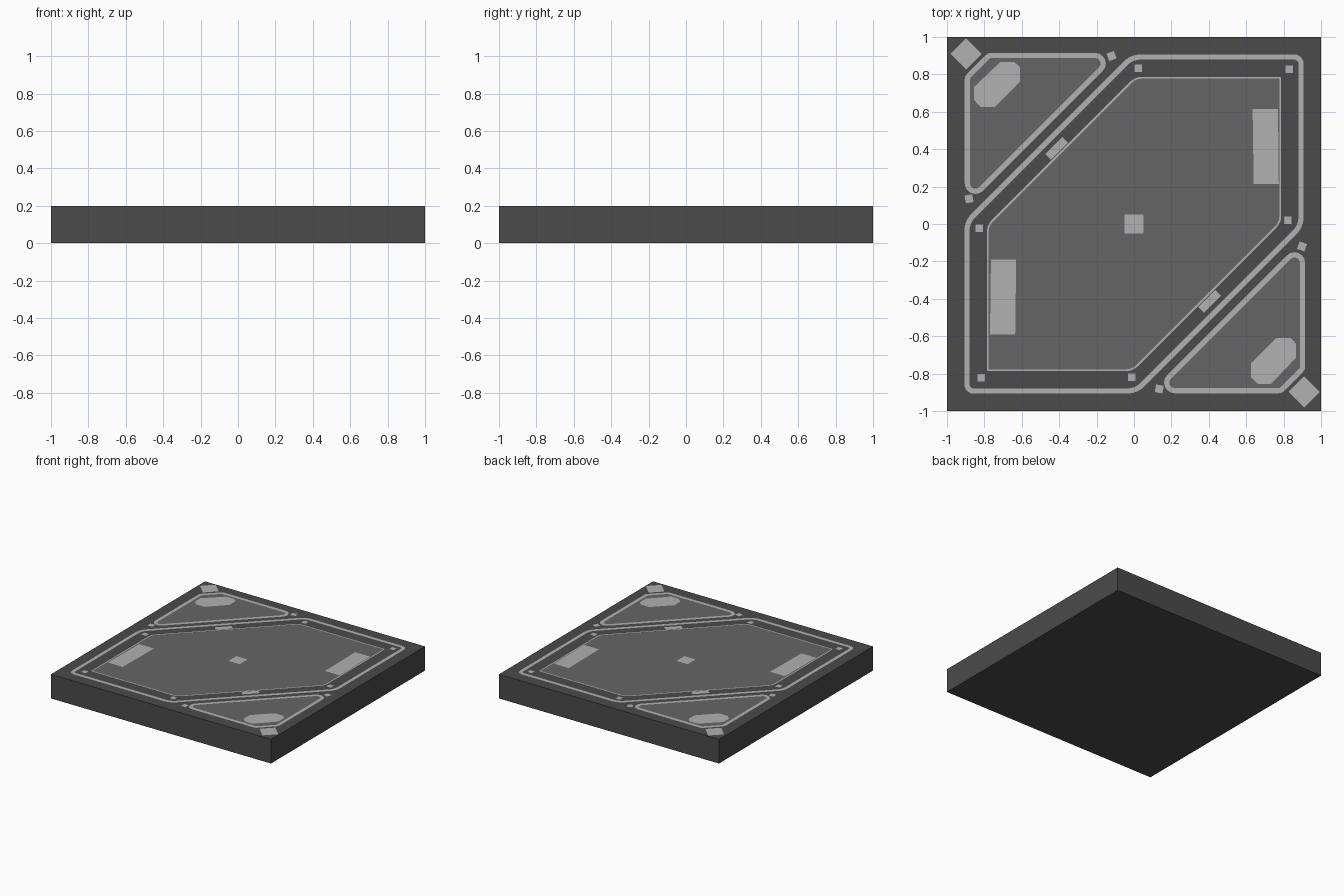
import bpy, bmesh, math
from mathutils import Vector, Matrix

if "Cube" in bpy.data.objects:
    bpy.data.objects.remove(bpy.data.objects["Cube"])

def material(name, v):
    m = bpy.data.materials.new(name)
    m.diffuse_color = (v, v, v, 1)
    m.use_nodes = True
    m.node_tree.nodes["Principled BSDF"].inputs["Base Color"].default_value = m.diffuse_color
    return m

DARK, MID, LIGHT = material("dark", 0.07), material("mid", 0.13), material("light", 0.44)
Z_PANEL, Z_MARK = 0.199, 0.2

def flip(pts):
    """Mirror a counter-clockwise outline across the y = x diagonal."""
    return [(y, x) for x, y in reversed(pts)]

def offset(pts, d):
    """Inset a counter-clockwise outline by d."""
    p = [Vector(q) for q in pts]
    out = []
    for i, c in enumerate(p):
        a, b = (c - p[i - 1]).normalized(), (p[(i + 1) % len(p)] - c).normalized()
        n, m = Vector((-a.y, a.x)), Vector((-b.y, b.x))
        out.append(c + (n + m) * d / (1 + n.dot(m)))
    return out

def fillet(pts, radii, steps=6):
    """Round every corner of a counter-clockwise outline."""
    p = [Vector(q) for q in pts]
    out = []
    for i, c in enumerate(p):
        r = max(radii[i], 0.0005)
        a, b = (c - p[i - 1]).normalized(), (p[(i + 1) % len(p)] - c).normalized()
        turn = a.angle(b)
        start = c - a * r * math.tan(turn / 2)
        centre = start + Vector((-a.y, a.x)) * r
        for k in range(steps + 1):
            out.append(centre + Matrix.Rotation(turn * k / steps, 2) @ (start - centre))
    return out

def build(name, loops, z, mat):
    """One loop gives a filled plate, two loops give a ring."""
    bm = bmesh.new()
    vs = [[bm.verts.new((q[0], q[1], z)) for q in loop] for loop in loops]
    if len(vs) == 1:
        bm.faces.new(vs[0])
    else:
        o, n = vs
        for i in range(len(o)):
            j = (i + 1) % len(o)
            bm.faces.new((o[i], o[j], n[j], n[i]))
    me = bpy.data.meshes.new(name)
    bm.to_mesh(me)
    bm.free()
    me.materials.append(mat)
    ob = bpy.data.objects.new(name, me)
    bpy.context.collection.objects.link(ob)

def outline(name, pts, radii, width, fill):
    outer = fillet(pts, radii)
    inner = fillet(offset(pts, width), [r - width for r in radii])
    build(name + "_line", [outer, inner], Z_MARK, LIGHT)
    if fill:
        build(name + "_panel", [inner], Z_PANEL, MID)

def rect(x, y, w, h, deg=0):
    rot = Matrix.Rotation(math.radians(deg), 2)
    return [Vector((x, y)) + rot @ Vector((sx * w / 2, sy * h / 2))
            for sx, sy in ((-1, -1), (1, -1), (1, 1), (-1, 1))]

def mark(name, pts):
    build(name, [pts], Z_MARK, LIGHT)

# Square base slab
bpy.ops.mesh.primitive_cube_add(size=1, location=(0, 0, 0.099))
slab = bpy.context.object
slab.name = "base_slab"
slab.scale = (2, 2, 0.198)
slab.data.materials.append(DARK)

# Central hexagons: wide outer border and thin-edged inner panel
def hexagon(s, c):
    return [(-s, -s), (-c, -s), (s, c), (s, s), (c, s), (-s, -c)]

outline("outer_border", hexagon(0.907, -0.017), [0.05, 0.13, 0.13] * 2, 0.028, False)
outline("centre", hexagon(0.787, 0.006), [0.012, 0.09, 0.09] * 2, 0.01, True)

# Corner triangles with their clipped patches and diamonds
tri = [(-0.905, 0.08), (-0.07, 0.915), (-0.78, 0.915), (-0.905, 0.79)]
tri_r = [0.057, 0.057, 0.04, 0.04]
patch = [(-0.715, 0.866), (-0.855, 0.733), (-0.855, 0.663), (-0.82, 0.626),
         (-0.743, 0.626), (-0.61, 0.76), (-0.61, 0.84), (-0.64, 0.866)]
for side, f in (("back", lambda p: p), ("front", flip)):
    outline(side + "_corner", f(tri), tri_r if side == "back" else tri_r[::-1], 0.028, True)
    mark(side + "_clipped_patch", f(patch))
    mark(side + "_corner_diamond", f(rect(-0.898, 0.91, 0.119, 0.119, 45)))
    mark(side + "_diagonal_bar", f(rect(-0.414, 0.404, 0.128, 0.043, 45)))
    mark(side + "_tip_stud_a", f(rect(-0.12, 0.898, 0.042, 0.042, 20)))
    mark(side + "_tip_stud_b", f(rect(-0.882, 0.135, 0.042, 0.042, 10)))

# Centre square and side bars
mark("centre_square", rect(0, 0, 0.104, 0.104))
mark("right_bar", [(0.64, 0.215), (0.774, 0.215), (0.77, 0.615), (0.634, 0.615)])
mark("left_bar", [(-0.77, -0.59), (-0.635, -0.59), (-0.63, -0.19), (-0.765, -0.19)])

# Small squares at the hexagon corners
for i, (x, y) in enumerate([(0.024, 0.833), (0.829, 0.828), (0.823, 0.02),
                            (-0.828, -0.023), (-0.817, -0.822), (-0.013, -0.82)]):
    mark(f"corner_stud_{i + 1}", rect(x, y, 0.04, 0.04))
